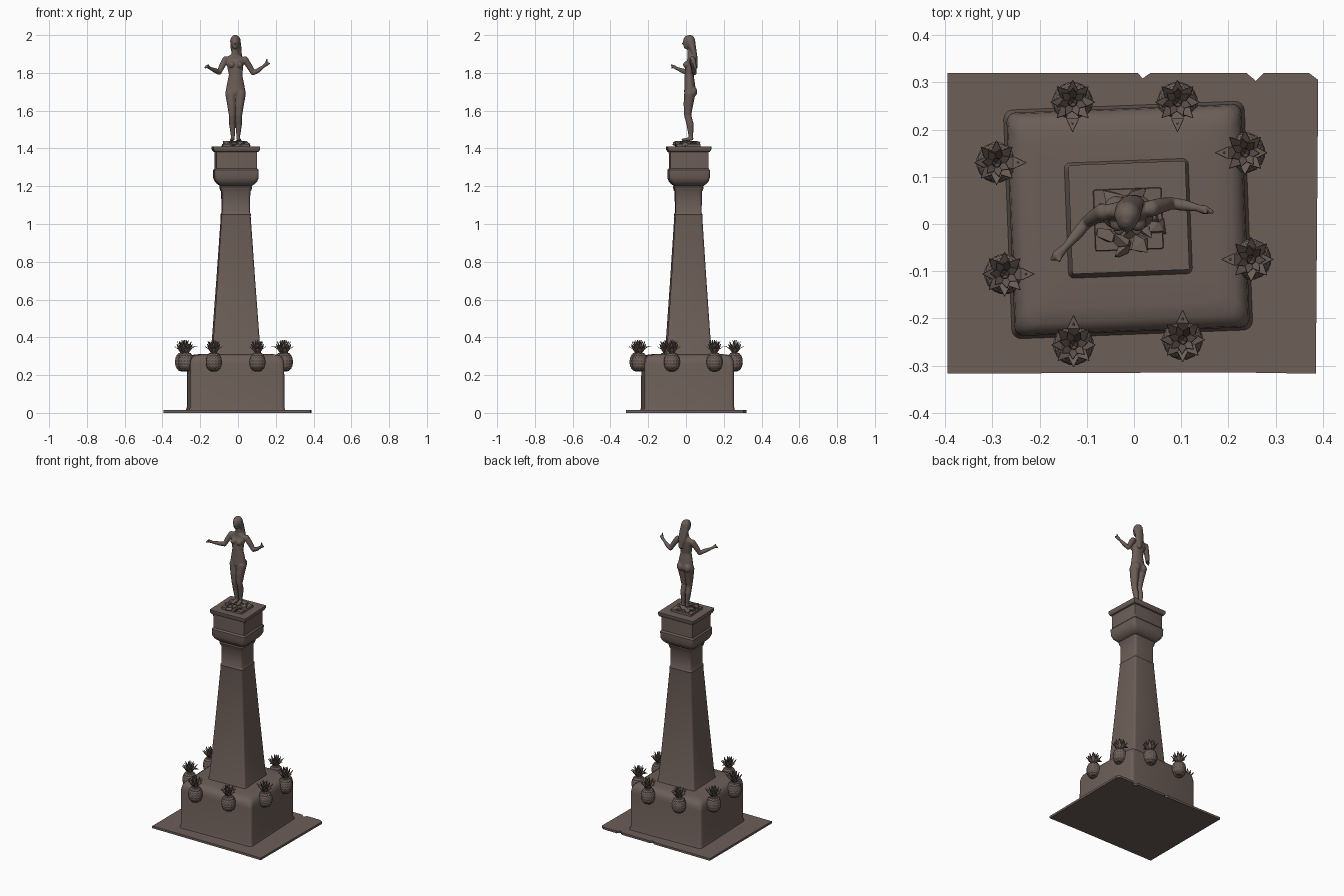
import bpy, bmesh, math, random
from mathutils import Matrix, Vector

if "Cube" in bpy.data.objects:
    bpy.data.objects.remove(bpy.data.objects["Cube"])

random.seed(4)
stone = bpy.data.materials.new("brown stone")
stone.diffuse_color = (0.150, 0.112, 0.096, 1)
stone.use_nodes = True
stone.node_tree.nodes["Principled BSDF"].inputs["Base Color"].default_value = stone.diffuse_color
TILT = Matrix.Rotation(math.radians(2.2), 4, 'Z')


def finish(name, bm, angle=35):
    bmesh.ops.recalc_face_normals(bm, faces=bm.faces)
    me = bpy.data.meshes.new(name)
    bm.to_mesh(me)
    bm.free()
    ob = bpy.data.objects.new(name, me)
    bpy.context.collection.objects.link(ob)
    me.materials.append(stone)
    if angle:
        bpy.ops.object.select_all(action='DESELECT')
        ob.select_set(True)
        bpy.context.view_layer.objects.active = ob
        bpy.ops.object.shade_smooth_by_angle(angle=math.radians(angle))
    return ob


def hull(bm, points):
    """Add the convex hull of some points to bm."""
    verts = [bm.verts.new(p) for p in points]
    res = bmesh.ops.convex_hull(bm, input=verts)
    loose = [v for v in verts if v.is_valid and not v.link_faces]
    bmesh.ops.delete(bm, geom=loose, context='VERTS')


def rounded_rect(hx, hy, r, z, steps=4):
    pts = []
    for k, (sx, sy) in enumerate([(1, 1), (-1, 1), (-1, -1), (1, -1)]):
        for i in range(steps + 1):
            a = math.pi / 2 * (k + i / steps)
            pts.append(Vector((sx * (hx - r) + r * math.cos(a),
                               sy * (hy - r) + r * math.sin(a), z)))
    return pts


def loft(name, centre, sections, ratio):
    """Stack rounded rectangles (z, half width, corner radius)."""
    bm = bmesh.new()
    move = Matrix.Translation((*centre, 0)) @ TILT
    rings = [[bm.verts.new(move @ p) for p in rounded_rect(h, h * ratio, r, z)]
             for z, h, r in sections]
    n = len(rings[0])
    for a, b in zip(rings, rings[1:]):
        for i in range(n):
            j = (i + 1) % n
            bm.faces.new((a[i], a[j], b[j], b[i]))
    bm.faces.new(rings[0])
    bm.faces.new(rings[-1])
    return finish(name, bm)


# Ground slab with two chipped notches in the rear edge
outline = [(-.395, -.317), (.2, -.314), (.385, -.317), (.39, .305), (.37, .32),
           (.275, .32), (.258, .303), (.238, .32), (.035, .32), (.018, .308),
           (.008, .32), (-.395, .32)]
bm = bmesh.new()
face = bm.faces.new([bm.verts.new((x, y, 0)) for x, y in outline])
ext = bmesh.ops.extrude_face_region(bm, geom=[face])
bmesh.ops.translate(bm, vec=(0, 0, .014),
                    verts=[g for g in ext['geom'] if isinstance(g, bmesh.types.BMVert)])
finish("ground_slab", bm, 0)

# Pedestal block with softened top
loft("pedestal_block", (-.0125, .0085),
     [(.005, .258, .02), (.03, .25, .02), (.255, .249, .02), (.28, .246, .025),
      (.297, .237, .03), (.307, .222, .03), (.311, .19, .03), (.313, .13, .02)], .95)

# Tapering shaft
loft("tapered_shaft", (-.012, .012),
     [(.30, .136, .012), (.325, .127, .012), (.70, .1, .012), (1.04, .077, .012),
      (1.05, .079, .012), (1.06, .074, .014), (1.17, .075, .016), (1.18, .081, .02),
      (1.195, .085, .02), (1.205, .08, .02), (1.215, .08, .02)], .93)

# Capital with flared neck and cornice
loft("capital", (-.011, .014),
     [(1.20, .08, .02), (1.212, .098, .025), (1.225, .11, .022), (1.245, .117, .015),
      (1.285, .117, .01), (1.294, .109, .005), (1.38, .109, .004), (1.383, .117, .004),
      (1.395, .124, .004), (1.411, .124, .004)], .93)

# Plinth and rocky footing under the figure
loft("figure_plinth", (-.012, .01), [(1.405, .073, .004), (1.424, .071, .004)], .9)
bm = bmesh.new()
for i in range(16):
    a = i * 2.4
    d = .062 * math.sqrt(i / 16)
    c = Vector((-.01 + d * math.cos(a), .005 + d * math.sin(a), 1.428 - d * .12))
    hull(bm, [c + Vector((random.uniform(-.024, .024), random.uniform(-.022, .022),
                          random.uniform(-.012, .018))) for _ in range(12)])
finish("rocky_footing", bm, 0)


# Standing figure: chains of ellipsoids fused by a voxel remesh
def ball(x, y, z, rx, ry=None, rz=None):
    ry, rz = ry or rx, rz or rx
    pts = [Vector((x, y, z + rz)), Vector((x, y, z - rz))]
    for i in range(1, 8):
        t = math.pi * i / 8
        for k in range(16):
            a = math.tau * k / 16
            pts.append(Vector((x + rx * math.sin(t) * math.cos(a),
                               y + ry * math.sin(t) * math.sin(a), z + rz * math.cos(t))))
    return pts


def chain(bm, *balls):
    shapes = [ball(*b) for b in balls]
    if len(shapes) == 1:
        hull(bm, shapes[0])
    for a, b in zip(shapes, shapes[1:]):
        hull(bm, a + b)


bm = bmesh.new()
CX = -.013
# torso, neck, head
chain(bm, (CX, .022, 1.70, .053, .032, .032), (CX, .02, 1.74, .046, .028, .02),
      (CX, .017, 1.79, .036, .024, .02), (-.015, .021, 1.835, .043, .026, .022),
      (-.016, .028, 1.873, .055, .02, .015), (-.015, .026, 1.895, .022, .017, .01),
      (-.015, .02, 1.925, .014))
chain(bm, (-.015, .013, 1.966, .024, .029, .034), (-.015, .002, 1.942, .015, .015, .016))
chain(bm, (-.015, -.017, 1.955, .004, .005, .006))
# long hair
chain(bm, (-.014, .02, 1.969, .028, .029, .032), (-.01, .036, 1.93, .029, .018, .025),
      (-.004, .047, 1.88, .026, .014, .025), (.002, .052, 1.835, .014, .01, .015))
for s in (-1, 1):
    # chest and hips
    chain(bm, (CX + s * .021, .002, 1.843, .018, .018, .018))
    chain(bm, (CX + s * .024, .035, 1.70, .026, .025, .029))
    # leg and foot
    chain(bm, (CX + s * .026, .02, 1.69, .029, .03, .03), (CX + s * .021, .013, 1.635, .024, .026, .025),
          (CX + s * .018, .009, 1.575, .017, .019, .02), (CX + s * .018, .021, 1.53, .0165, .019, .02),
          (CX + s * .014, .026, 1.462, .010, .012, .012))
    chain(bm, (CX + s * .014, .028, 1.452, .010, .012, .01), (CX + s * .019, -.01, 1.446, .012, .014, .007))
# arms and hands
chain(bm, (-.066, .026, 1.87, .018), (-.085, .014, 1.835, .016), (-.1, .004, 1.803, .013),
      (-.12, -.02, 1.812, .0125), (-.146, -.05, 1.824, .008), (-.162, -.066, 1.834, .012, .012, .008))
chain(bm, (-.162, -.066, 1.834, .008), (-.173, -.074, 1.828, .005))
chain(bm, (-.158, -.07, 1.834, .006), (-.158, -.078, 1.843, .004))
chain(bm, (.037, .033, 1.87, .018), (.06, .04, 1.835, .016), (.08, .044, 1.80, .013),
      (.105, .04, 1.812, .0125), (.135, .034, 1.834, .008), (.15, .03, 1.846, .011, .01, .01))
chain(bm, (.15, .03, 1.846, .008), (.165, .026, 1.85, .005))
chain(bm, (.15, .028, 1.848, .007), (.153, .024, 1.872, .004))
figure = finish("standing_figure", bm)
rm = figure.modifiers.new("fuse", 'REMESH')
rm.mode = 'VOXEL'
rm.voxel_size = .0032
rm.use_smooth_shade = True
sm = figure.modifiers.new("soften", 'SMOOTH')
sm.factor = .5
sm.iterations = 4


# Pineapples around the pedestal
def leaf(bm, angle, root, mid, tip, width):
    """Bent pointed blade; root, mid and tip are (radius, z)."""
    rot = Matrix.Rotation(angle, 3, 'Z')

    def bar(rz, w):
        return [rot @ Vector((rz[0] + dx, s * w, rz[1] - dx)) for s in (-1, 1) for dx in (-.001, .001)]
    hull(bm, bar(root, width * .6) + bar(mid, width))
    hull(bm, bar(mid, width) + bar(tip, .0008))


def pineapple(name, x, y):
    bm = bmesh.new()
    bmesh.ops.create_uvsphere(bm, u_segments=16, v_segments=10, radius=1)
    for v in bm.verts:
        k = (v.co.x ** 2 + v.co.y ** 2) ** .5
        f = (k ** .75 / k) if k > .01 else 1
        v.co = Vector((v.co.x * f * .042, v.co.y * f * .042, .27 + v.co.z * .05))
    poked = bmesh.ops.poke(bm, faces=bm.faces[:])
    for v in poked['verts']:
        d = v.co - Vector((0, 0, .27))
        v.co += d.normalized() * .003
    inward = math.atan2(-y, -x) if abs(abs(x) - abs(y)) < .02 else (
        math.atan2(0, -x) if abs(x) > abs(y) else math.atan2(-y, 0))
    for i in range(8):
        leaf(bm, inward + math.tau * i / 8, (.008, .315), (.026, .338), (.046, .352 + .012 * (i % 2)), .011)
    for i in range(7):
        leaf(bm, inward + .4 + math.tau * i / 7, (.005, .315), (.017, .348), (.03, .378), .009)
    for i in range(4):
        leaf(bm, inward + .2 + math.tau * i / 4, (.002, .315), (.007, .355), (.01, .386), .007)
    leaf(bm, inward, (.008, .32), (.036, .348), (.062, .352), .013)
    bmesh.ops.translate(bm, vec=(x, y, 0), verts=bm.verts)
    finish(name, bm, 0)


spots = [(-.13, .258), (.092, .258), (.235, .151), (.248, -.075),
         (.103, -.245), (-.128, -.256), (-.274, -.106), (-.291, .13)]
for i, (x, y) in enumerate(spots):
    pineapple(f"pineapple_{i + 1}", x, y)
